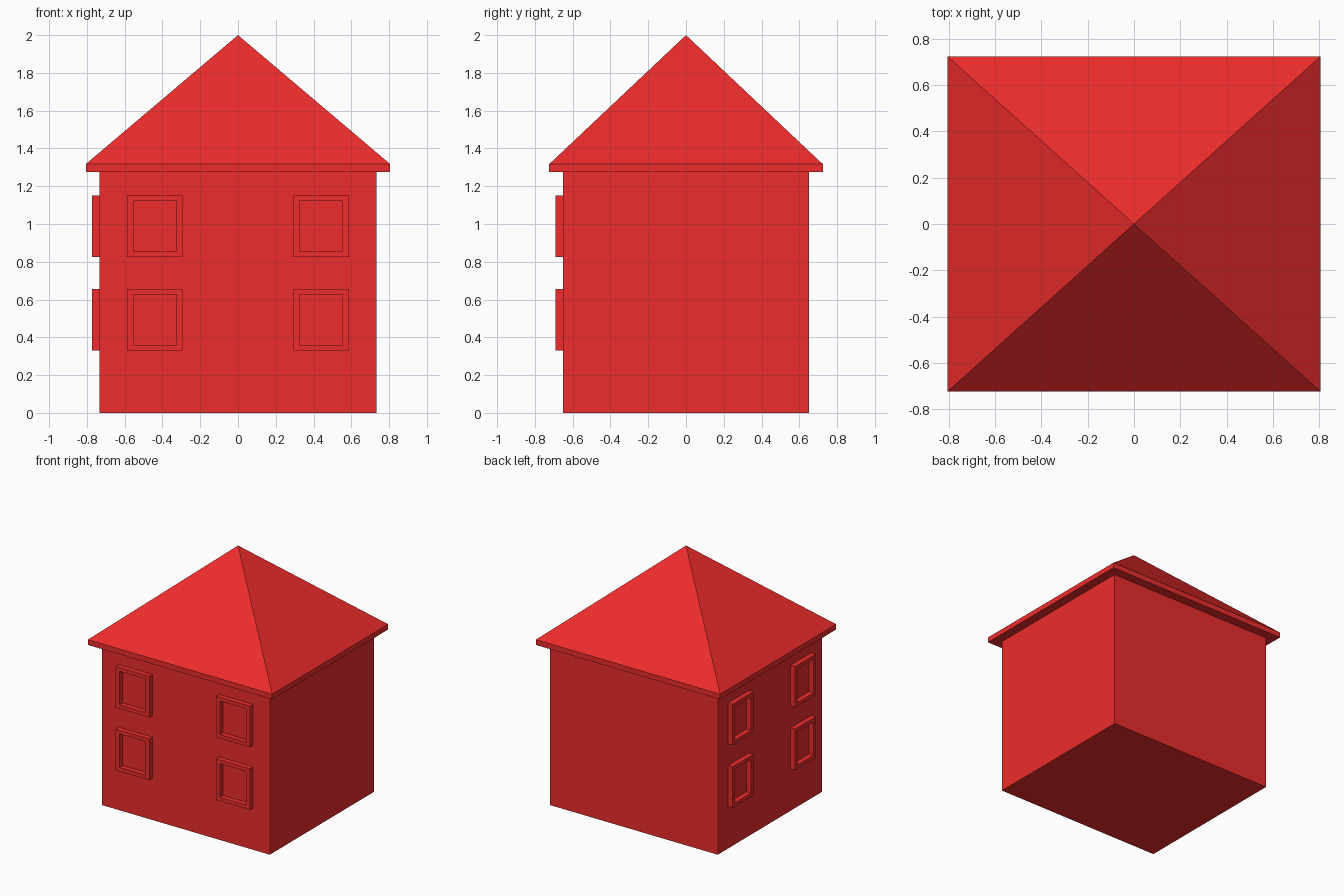
import bpy, bmesh, math

if "Cube" in bpy.data.objects:
    bpy.data.objects.remove(bpy.data.objects["Cube"])

BODY = (0.733, 0.65)      # half sizes of the walls
ROOF = (0.806, 0.724)     # half sizes of the eaves
EAVE_LOW, EAVE_TOP, APEX = 1.275, 1.317, 2.0

red = bpy.data.materials.new("red_paint")
red.diffuse_color = (0.85, 0.025, 0.025, 1)
red.use_nodes = True
red.node_tree.nodes["Principled BSDF"].inputs["Base Color"].default_value = red.diffuse_color


def finish(name, bm):
    bmesh.ops.recalc_face_normals(bm, faces=bm.faces[:])
    mesh = bpy.data.meshes.new(name)
    bm.to_mesh(mesh)
    bm.free()
    mesh.materials.append(red)
    obj = bpy.data.objects.new(name, mesh)
    bpy.context.collection.objects.link(obj)
    return obj


def ring_xy(bm, half, z):
    return [bm.verts.new((sx * half[0], sy * half[1], z))
            for sx, sy in ((-1, -1), (1, -1), (1, 1), (-1, 1))]


def bridge(bm, a, b):
    for i in range(4):
        j = (i + 1) % 4
        bm.faces.new((a[i], a[j], b[j], b[i]))


# Walls
bm = bmesh.new()
low, high = ring_xy(bm, BODY, 0), ring_xy(bm, BODY, EAVE_LOW)
bridge(bm, low, high)
bm.faces.new(low)
bm.faces.new(high)
finish("walls", bm)

# Hipped roof with a thin vertical eave
bm = bmesh.new()
low, high = ring_xy(bm, ROOF, EAVE_LOW), ring_xy(bm, ROOF, EAVE_TOP)
bridge(bm, low, high)
bm.faces.new(low)
tip = bm.verts.new((0, 0, APEX))
for i in range(4):
    bm.faces.new((high[i], high[(i + 1) % 4], tip))
finish("roof", bm)


# Window frame: raised rectangular border, open in the middle, facing -y
def window_frame(name, width, height, border, depth=0.04):
    bm = bmesh.new()
    rings = []
    for inset, y in ((0, 0), (0, -depth), (1, -depth), (1, 0)):
        hx = width / 2 - inset * border
        hz = height / 2 - inset * 0.03
        rings.append([bm.verts.new((sx * hx, y, sz * hz))
                      for sx, sz in ((-1, -1), (1, -1), (1, 1), (-1, 1))])
    for k in range(4):
        bridge(bm, rings[k], rings[(k + 1) % 4])
    return finish(name, bm)


# Two storeys of windows on the front and on the left side
for storey, z in (("lower", 0.493), ("upper", 0.988)):
    for tag, s in (("a", -1), ("b", 1)):
        front = window_frame(f"front_window_{storey}_{tag}", 0.294, 0.325, 0.033)
        front.location = (s * 0.44, -BODY[1], z)
        side = window_frame(f"left_window_{storey}_{tag}", 0.26, 0.325, 0.03)
        side.location = (-BODY[0], s * 0.39, z)
        side.rotation_euler.z = -math.pi / 2
